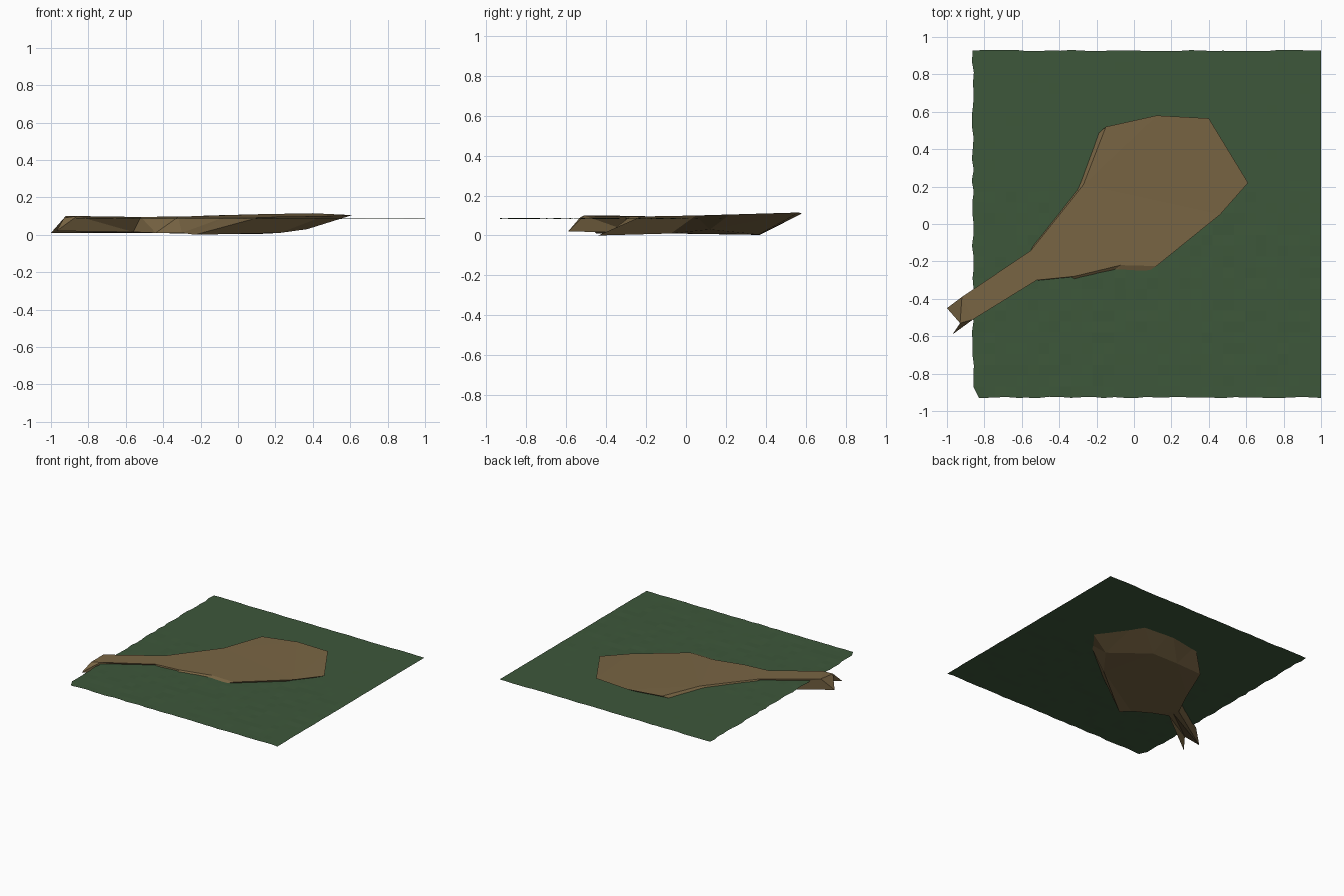
import bpy, bmesh, random

if "Cube" in bpy.data.objects:
    bpy.data.objects.remove(bpy.data.objects["Cube"])

random.seed(4)


def material(name, color):
    m = bpy.data.materials.new(name)
    m.diffuse_color = color
    m.use_nodes = True
    m.node_tree.nodes["Principled BSDF"].inputs["Base Color"].default_value = m.diffuse_color
    return m


def finish(bm, name, mat):
    bmesh.ops.recalc_face_normals(bm, faces=bm.faces)
    mesh = bpy.data.meshes.new(name)
    bm.to_mesh(mesh)
    bm.free()
    obj = bpy.data.objects.new(name, mesh)
    bpy.context.collection.objects.link(obj)
    mesh.materials.append(mat)
    return obj


green = material("grass_green", (0.047, 0.096, 0.043, 1))
brown = material("earth_brown", (0.19, 0.13, 0.057, 1))

# ground sheet: thin grid, slightly rough surface and ragged border
bm = bmesh.new()
bmesh.ops.create_grid(bm, x_segments=32, y_segments=32, size=1)
for v in bm.verts:
    left, far = v.co.x < -0.99, abs(v.co.y) > 0.99
    rough = 0.0015 if v.co.y < 0.2 else 0.0005
    x = 0.07 + 0.93 * v.co.x
    y = 0.927 * v.co.y
    if left:
        x -= random.uniform(-0.004, 0.008)
    if left and v.co.y < -0.99:
        x += 0.03
    if far:
        y += random.uniform(-0.004, 0.004)
    v.co = (x, y, 0.085 + random.uniform(-rough, rough))
finish(bm, "ground_sheet", green)

# mound: flat paddle-shaped top, sheared sides, lower base loop
top = [(-.92, -.39, .10), (-.55, -.14, .095), (-.27, .21, .098),
       (-.15, .52, .103), (.12, .58, .11), (.40, .565, .115),
       (.61, .22, .105), (.46, .05, .10), (.12, -.225, .095),
       (-.07, -.22, .095), (-.32, -.28, .095), (-.52, -.30, .095),
       (-.86, -.51, .10)]
base = [(-1, -.45, .01), (-.57, -.17, .01), (-.47, .04, .01),
        (-.34, .35, .01), (-.10, .37, .003), (.125, .365, .005),
        (.37, .12, .03), (.225, -.075, .01), (-.23, -.44, .0),
        (-.30, -.39, .01), (-.44, -.31, .01), (-.56, -.27, .015),
        (-.97, -.59, .02)]
bm = bmesh.new()
t = [bm.verts.new(p) for p in top]
b = [bm.verts.new(p) for p in base]
ridge_end = bm.verts.new((-.93, -.53, .09))
ridge_root = bm.verts.new((-.56, -.22, .012))
bm.faces.new(t)
for i in range(len(t) - 1):
    bm.faces.new((t[i], t[i + 1], b[i + 1], b[i]))
# broad base, grooved neck underside and notched end
bm.faces.new(b[1:12] + [ridge_root])
bm.faces.new((b[0], b[1], ridge_root, ridge_end))
bm.faces.new((ridge_end, ridge_root, b[11], b[12]))
bm.faces.new((t[0], b[0], ridge_end, t[12]))
bm.faces.new((t[12], ridge_end, b[12]))
bmesh.ops.triangulate(bm, faces=bm.faces[:])
finish(bm, "earth_mound", brown)
